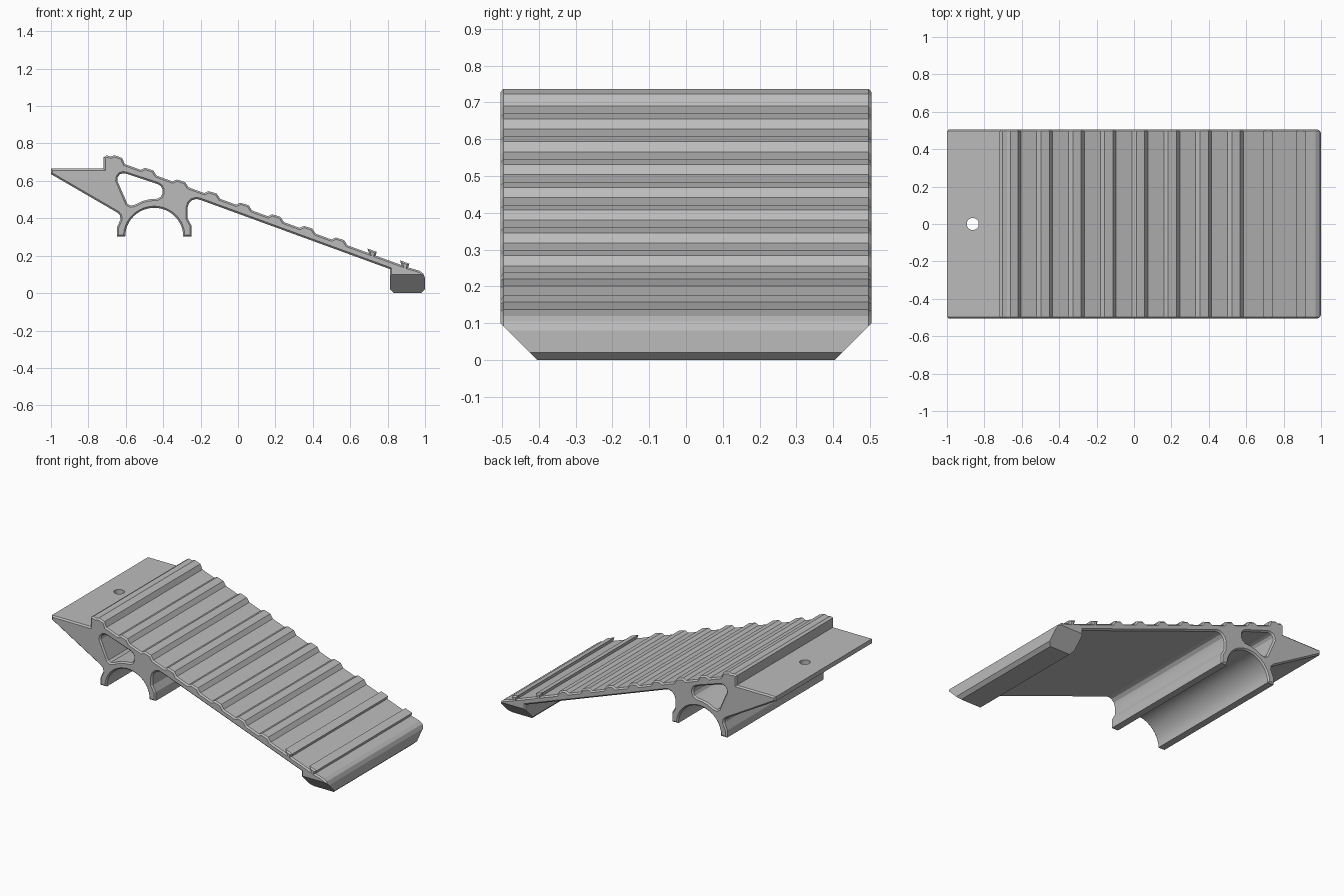
import bpy, bmesh, math
from mathutils import Vector

cube = bpy.data.objects.get("Cube")
if cube:
    bpy.data.objects.remove(cube, do_unlink=True)

HALF = 0.505      # half width of the ramp
CHAMFER = 0.009   # chamfer on the end outlines

grey = bpy.data.materials.new("grey plastic")
grey.use_nodes = True
grey.diffuse_color = (0.5, 0.5, 0.5, 1)
grey.node_tree.nodes["Principled BSDF"].inputs["Base Color"].default_value = (0.5, 0.5, 0.5, 1)


def offset(points, d):
    """Grow (d > 0) or shrink a clockwise outline with mitred corners."""
    pts = [Vector(p) for p in points]
    out = []
    for i, p in enumerate(pts):
        a = (p - pts[i - 1]).normalized()
        b = (pts[(i + 1) % len(pts)] - p).normalized()
        n1, n2 = Vector((-a.y, a.x)), Vector((-b.y, b.x))
        out.append(p + (n1 + n2) * d / max(0.4, 1 + n1.dot(n2)))
    return out


def prism(name, points, sections, trim=None):
    """Loft an x-z outline through (y, offset) sections."""
    bm = bmesh.new()
    rings = [[bm.verts.new((p.x, y, p.y)) for p in offset(points, d)] for y, d in sections]
    for r, s in zip(rings, rings[1:]):
        for i in range(len(r)):
            bm.faces.new((r[i - 1], r[i], s[i], s[i - 1]))
    bm.faces.new(rings[0])
    bm.faces.new(rings[-1])
    if trim:
        trim(bm)
    bmesh.ops.recalc_face_normals(bm, faces=bm.faces)
    bmesh.ops.triangulate(bm, faces=[f for f in bm.faces if len(f.verts) > 4])
    mesh = bpy.data.meshes.new(name)
    bm.to_mesh(mesh)
    bm.free()
    mesh.materials.append(grey)
    ob = bpy.data.objects.new(name, mesh)
    bpy.context.collection.objects.link(ob)
    return ob


def slant_foot(bm):
    """Cut both ends of the foot at 45 degrees."""
    for s in (-1, 1):
        bmesh.ops.bisect_plane(bm, geom=bm.verts[:] + bm.edges[:] + bm.faces[:],
                               plane_co=(0, s * (HALF - 0.1), 0),
                               plane_no=(0, s, -1), clear_outer=True)
        bmesh.ops.holes_fill(bm, edges=[e for e in bm.edges if e.is_boundary], sides=0)


def deck(x, h=0):
    """Point on the sloping deck, raised by h."""
    return (x, 0.69 - 0.365 * (x + 0.605) + h)


# Mounting plate and the first rib
outline = [(-1, 0.665), (-0.718, 0.665), (-0.718, 0.727), (-0.702, 0.736),
           (-0.68, 0.73), (-0.66, 0.737), (-0.62, 0.723), deck(-0.605)]

# Ramped ribs down the slope
for i in range(1, 8):
    e = -0.605 + 0.17 * i
    outline += [deck(e - 0.085), deck(e - 0.062, 0.019), deck(e - 0.018, 0.021), deck(e)]

# Two square ribs with a slight undercut
for x in (0.692, 0.866):
    outline += [deck(x + 0.008), deck(x, 0.022), deck(x + 0.05, 0.022), deck(x + 0.043)]

# Foot, underside and rounded corner to the right leg
outline += [(0.97, 0.12), (0.99, 0.105), (1, 0.08), (1, 0.02), (0.978, 0),
            (0.832, 0), (0.813, 0.02), (0.813, 0.128), (-0.2, 0.498),
            (-0.222, 0.503), (-0.245, 0.497), (-0.262, 0.48), (-0.27, 0.455),
            (-0.27, 0.4), (-0.248, 0.36), (-0.248, 0.303)]

# Arch between the legs
for i in range(25):
    a = math.pi * i / 24
    outline.append((-0.448 + 0.155 * math.cos(a), 0.303 + 0.153 * math.sin(a)))

# Left leg and the sloping underside of the plate
outline += [(-0.648, 0.303), (-0.648, 0.35), (-0.628, 0.395), (-0.631, 0.415),
            (-0.645, 0.43), (-1, 0.636)]

ramp = prism("ramp_body", outline,
             [(-HALF, -CHAMFER), (CHAMFER - HALF, 0), (HALF - CHAMFER, 0), (HALF, -CHAMFER)],
             slant_foot)

# Window cutter, flared at both ends
window = [(-0.645, 0.6), (-0.643, 0.62), (-0.632, 0.635), (-0.615, 0.641), (-0.6, 0.639),
          (-0.43, 0.583), (-0.413, 0.572), (-0.404, 0.555), (-0.404, 0.533),
          (-0.413, 0.515), (-0.43, 0.505), (-0.47, 0.502), (-0.51, 0.493),
          (-0.555, 0.471), (-0.575, 0.468), (-0.592, 0.478)]
flare = HALF + 0.01
window_cutter = prism("window_cutter", window,
                      [(-flare, 0.019), (CHAMFER - HALF, 0), (HALF - CHAMFER, 0), (flare, 0.019)])

# Screw hole cutter
bpy.ops.mesh.primitive_cylinder_add(vertices=32, radius=0.032, depth=0.5, location=(-0.862, 0, 0.6))
hole_cutter = bpy.context.object
hole_cutter.name = "screw_hole_cutter"
hole_cutter.data.materials.append(grey)

# Cut the openings and drop the cutters
bpy.ops.object.select_all(action="DESELECT")
ramp.select_set(True)
bpy.context.view_layer.objects.active = ramp
for cutter in (window_cutter, hole_cutter):
    cutter.hide_render = True
    mod = ramp.modifiers.new(cutter.name, "BOOLEAN")
    mod.operation = "DIFFERENCE"
    mod.solver = "EXACT"
    mod.object = cutter
    bpy.ops.object.modifier_apply(modifier=mod.name)
    bpy.data.objects.remove(cutter, do_unlink=True)

bpy.ops.object.shade_smooth_by_angle(angle=math.radians(20))
